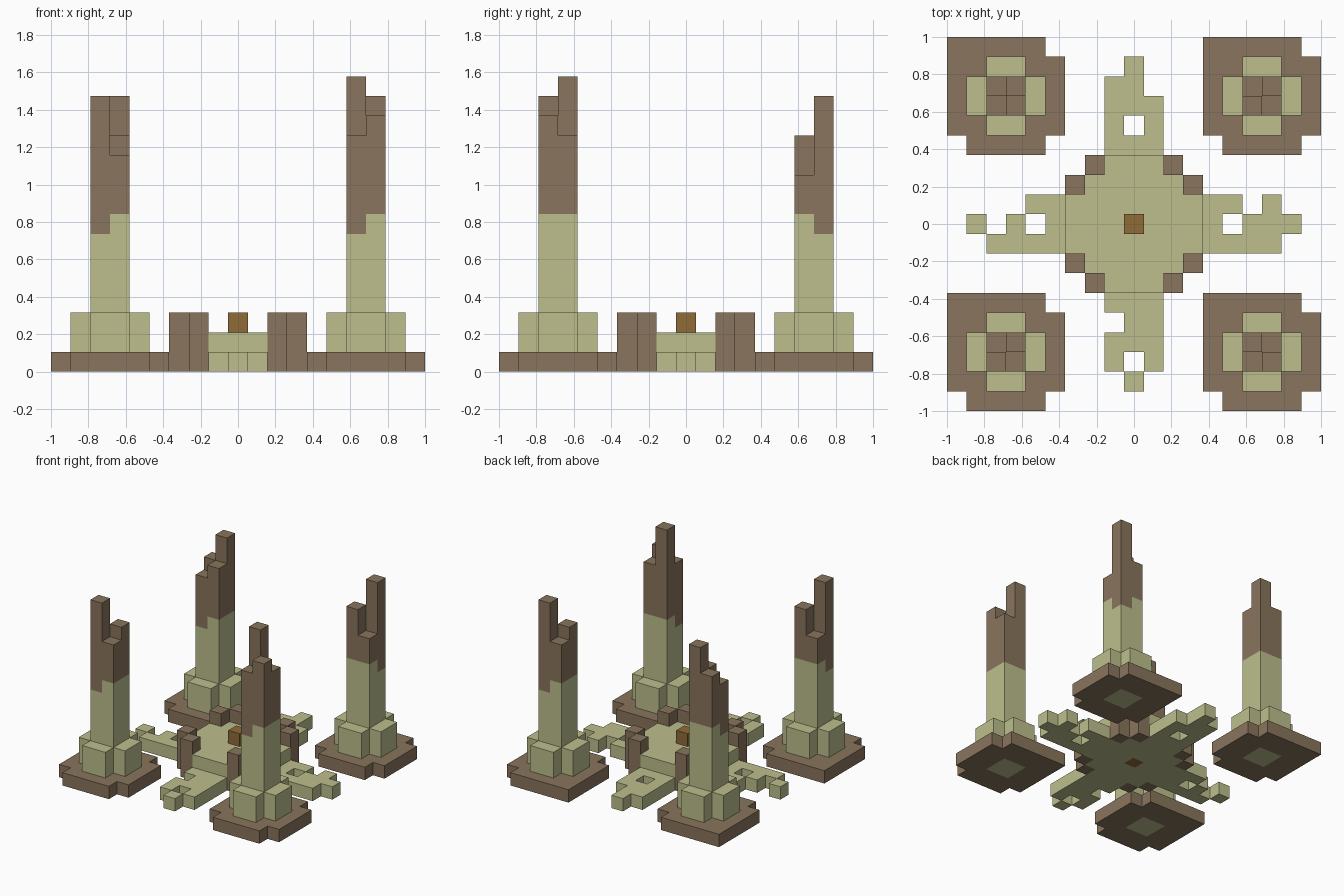
import bpy
import bmesh
from mathutils import Vector

U = 2 / 19  # one block

cube = bpy.data.objects.get("Cube")
if cube:
    bpy.data.objects.remove(cube)


def make_material(name, rgb):
    mat = bpy.data.materials.new(name)
    mat.use_nodes = True
    mat.diffuse_color = (*rgb, 1)
    bsdf = next(n for n in mat.node_tree.nodes if n.type == 'BSDF_PRINCIPLED')
    bsdf.inputs["Base Color"].default_value = (*rgb, 1)
    bsdf.inputs["Roughness"].default_value = 0.9
    return mat


GREEN, BROWN, WOOD = range(3)
MATERIALS = [make_material("pale green", (0.509, 0.521, 0.266)),
             make_material("earth brown", (0.25, 0.178, 0.109)),
             make_material("amber wood", (0.275, 0.147, 0.038))]

# All blocks: (x, y, z) -> (part, colour)
blocks = {}


def column(part, x, y, z0, z1, colour):
    for z in range(z0, z1):
        blocks[x, y, z] = (part, colour)


def plan(part, rows, left, top, z0, z1, colour):
    """Extrude a floor plan drawn with # marks, back row first."""
    for j, row in enumerate(rows):
        for i, mark in enumerate(row):
            if mark == "#":
                column(part, left + i, top - j, z0, z1, colour)


# Corner towers: heights and colour change of the four columns,
# ordered back-right, back-left, front-right, front-left
TOWERS = {
    "front_right": (-1, -1, (10, 12, 14, 11), (8, 8, 7, 8)),
    "front_left": (1, -1, (15, 12, 12, 13), (8, 8, 7, 8)),
    "back_right": (-1, 1, (12, 14, 11, 12), (8, 8, 7, 8)),
    "back_left": (1, 1, (11, 14, 12, 10), (8, 7, 8, 8)),
}
BASE = ["##### "] + ["######"] * 4 + [" #### "]
BUTTRESS = [" ## ", "####", "####", " ## "]

for name, (sx, sy, tops, changes) in TOWERS.items():
    x0 = 4 if sx > 0 else -9
    y1 = 9 if sy > 0 else -4
    plan(name + "_base", BASE, x0, y1, 0, 1, BROWN)
    plan(name + "_buttress", BUTTRESS, x0 + 1, y1 - 1, 1, 3, GREEN)
    for k in range(4):
        x, y = x0 + 2 + k % 2, y1 - 2 - k // 2
        column(name + "_tower", x, y, 0, changes[k], GREEN)
        column(name + "_tower", x, y, changes[k], tops[k], BROWN)

# Central platform with posts and a wooden core
PLATFORM = ["  ###  ", " ##### ", "#######", "#######", "#######", " ##### ", "  ###  "]
plan("platform", PLATFORM, -3, 3, 0, 2, GREEN)
for sx in (-1, 1):
    for sy in (-1, 1):
        for a, b in ((2, 3), (3, 2)):
            column("posts", sx * a, sy * b, 0, 3, BROWN)
column("core", 0, 0, 0, 3, WOOD)

# Broken paths leading out from the platform
plan("back_path", [" # ", "## ", "###", "# #", "###"], -1, 8, 0, 1, GREEN)
plan("front_path", ["###", " ##", "###", "# #", " # "], -1, -4, 0, 1, GREEN)
plan("right_path", ["   ##", "# # #", " ####"], -8, 1, 0, 1, GREEN)
plan("left_path", ["## # ", "# ###", "#### "], 4, 1, 0, 1, GREEN)


def build(part):
    """Mesh the exposed block sides of one part and merge flat areas."""
    bm = bmesh.new()
    for cell, (owner, colour) in blocks.items():
        if owner != part:
            continue
        centre = Vector(cell) + Vector((0, 0, 0.5))
        for axis in range(3):
            for sign in (-1, 1):
                n = Vector((0, 0, 0))
                n[axis] = sign
                if tuple(int(c) for c in Vector(cell) + n) in blocks:
                    continue
                u = Vector((0, 0, 0))
                u[(axis + 1) % 3] = 0.5
                v = n.cross(u)
                mid = centre + n * 0.5
                corners = (mid - u - v, mid + u - v, mid + u + v, mid - u + v)
                face = bm.faces.new([bm.verts.new(c * U) for c in corners])
                face.material_index = colour
    bmesh.ops.remove_doubles(bm, verts=bm.verts, dist=U / 100)
    bmesh.ops.dissolve_limit(bm, angle_limit=0.01, verts=bm.verts,
                             edges=bm.edges, delimit={'MATERIAL'})
    mesh = bpy.data.meshes.new(part)
    bm.to_mesh(mesh)
    bm.free()
    for mat in MATERIALS:
        mesh.materials.append(mat)
    bpy.context.collection.objects.link(bpy.data.objects.new(part, mesh))


for part in dict.fromkeys(owner for owner, _ in blocks.values()):
    build(part)
